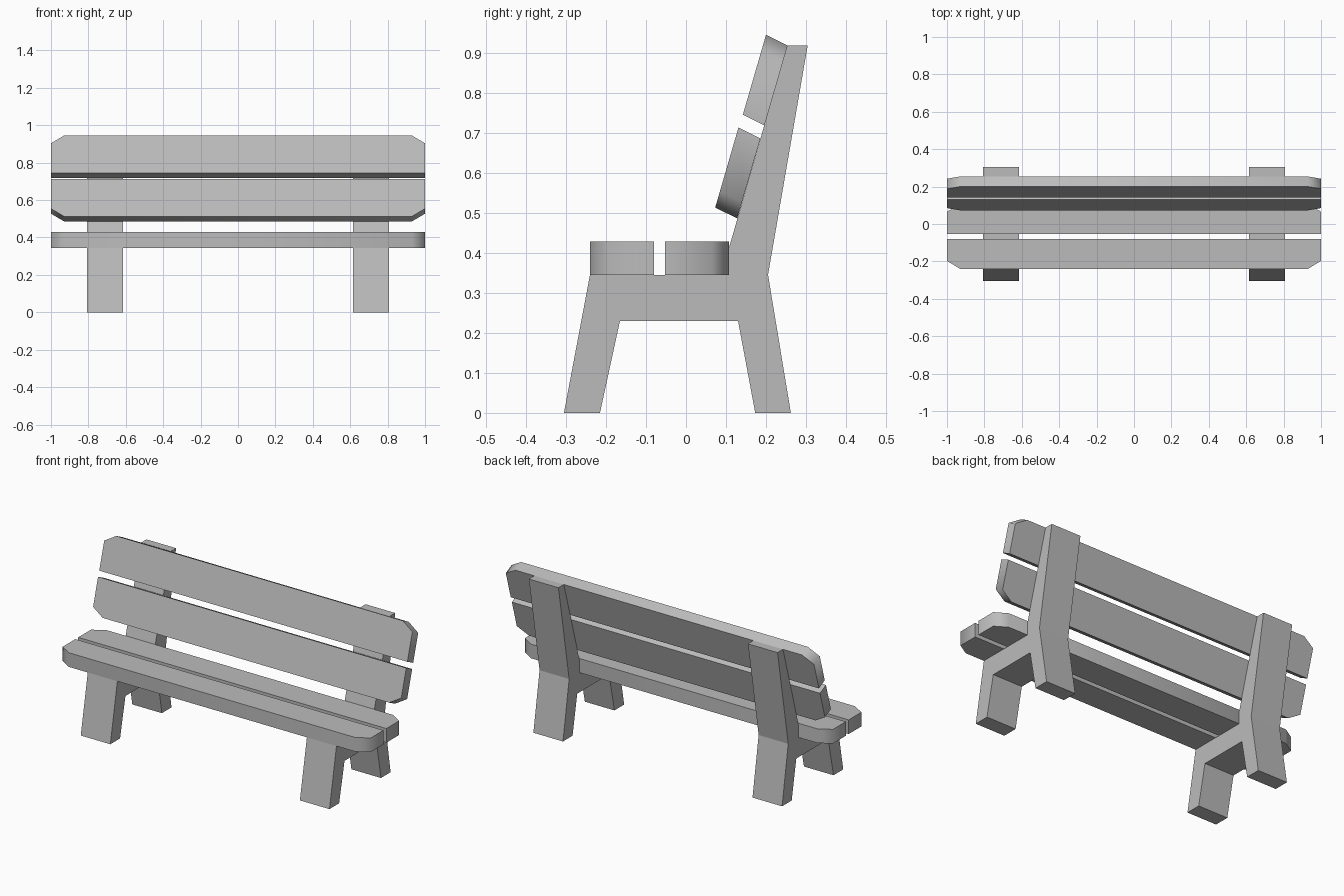
import bpy
import bmesh
import math
from mathutils import Vector

if "Cube" in bpy.data.objects:
    bpy.data.objects.remove(bpy.data.objects["Cube"], do_unlink=True)

grey = bpy.data.materials.new("plain_grey")
grey.use_nodes = True
grey.diffuse_color = (0.5, 0.5, 0.5, 1)
grey.node_tree.nodes["Principled BSDF"].inputs["Base Color"].default_value = (0.5, 0.5, 0.5, 1)


def extrude_profile(name, points, offset, smooth=False):
    """Solid made by sweeping a flat outline along an offset."""
    bm = bmesh.new()
    face = bm.faces.new([bm.verts.new(p) for p in points])
    swept = bmesh.ops.extrude_face_region(bm, geom=[face])["geom"]
    bmesh.ops.translate(bm, vec=offset, verts=[v for v in swept if isinstance(v, bmesh.types.BMVert)])
    bmesh.ops.recalc_face_normals(bm, faces=bm.faces)
    mesh = bpy.data.meshes.new(name)
    bm.to_mesh(mesh)
    bm.free()
    mesh.materials.append(grey)
    obj = bpy.data.objects.new(name, mesh)
    bpy.context.collection.objects.link(obj)
    if smooth:
        bpy.ops.object.select_all(action="DESELECT")
        obj.select_set(True)
        bpy.context.view_layer.objects.active = obj
        bpy.ops.object.shade_smooth_by_angle(angle=math.radians(65))
    return obj


def slat(name, square_edge, cut_edge, thickness):
    """Full-length board with both corners of one long edge cut off."""
    a, b = Vector((0, *square_edge)), Vector((0, *cut_edge))
    shoulder = b + (a - b).normalized() * 0.043
    outline = [(-1, a), (1, a), (1, shoulder), (0.93, b), (-0.93, b), (-1, shoulder)]
    extrude_profile(name, [(x, p.y, p.z) for x, p in outline], Vector((0, *thickness)), True)


# Side frames: front leg, seat rail, rear leg and back post in one outline
frame = [(-0.305, 0), (-0.215, 0), (-0.165, 0.23), (0.13, 0.23), (0.173, 0), (0.262, 0),
         (0.205, 0.345), (0.304, 0.918), (0.253, 0.918), (0.088, 0.345), (-0.24, 0.345)]
for side, x in (("left", 0.615), ("right", -0.807)):
    extrude_profile(side + "_frame", [(x, y, z) for y, z in frame], Vector((0.192, 0, 0)))

# Seat boards, cut on their outer edges
slat("front_seat_slat", (-0.08, 0.345), (-0.24, 0.345), (0, 0.083))
slat("rear_seat_slat", (-0.053, 0.345), (0.108, 0.345), (0, 0.083))

# Leaning backrest boards, cut at the top and the bottom
slat("upper_back_slat", (0.142, 0.745), (0.2, 0.945), (0.054, -0.027))
slat("lower_back_slat", (0.131, 0.713), (0.073, 0.513), (0.055, -0.027))
